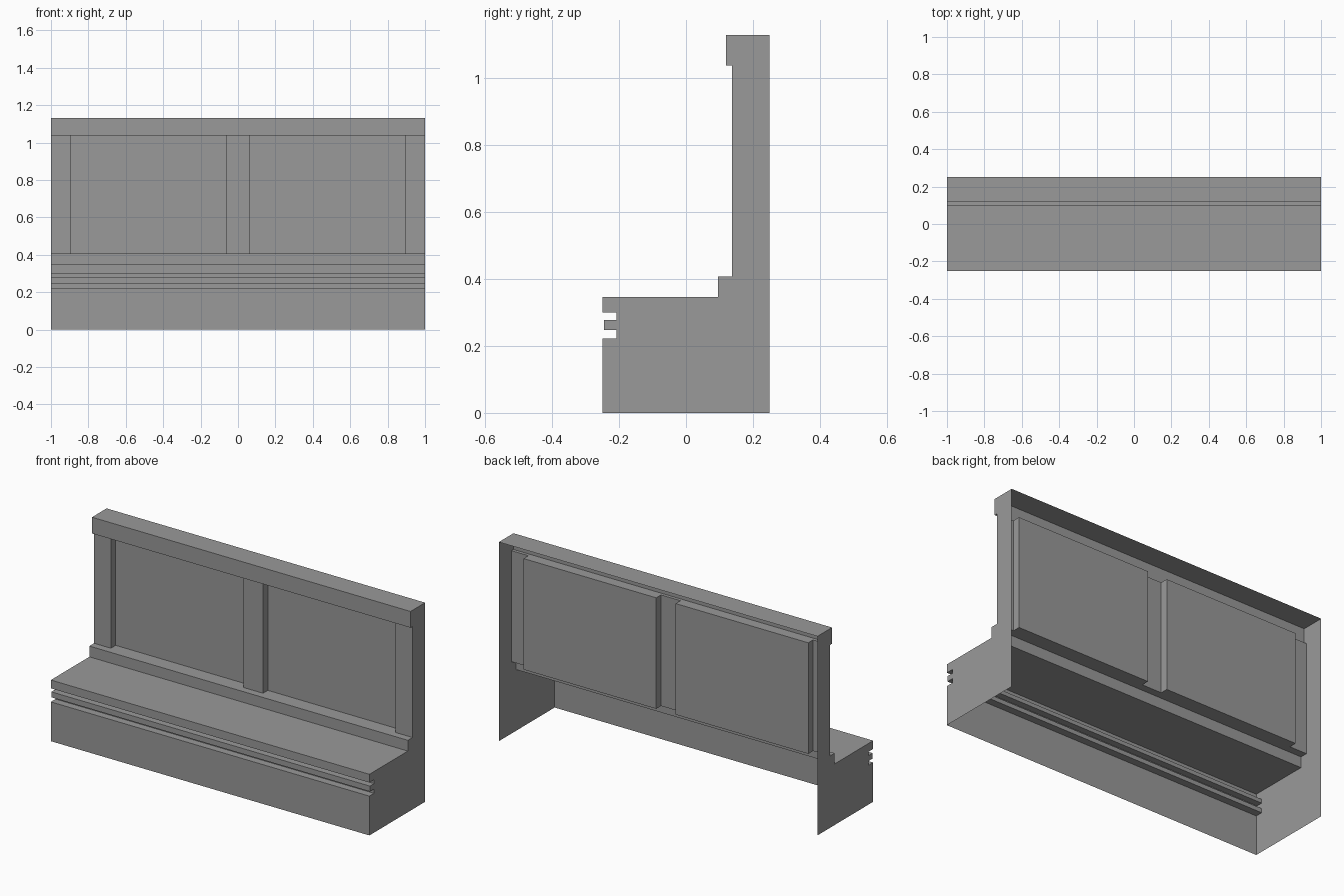
import bpy, bmesh
from mathutils import Matrix

if "Cube" in bpy.data.objects:
    bpy.data.objects.remove(bpy.data.objects["Cube"])

PROFILE = [(-.25, 0), (-.25, .223), (-.208, .223), (-.208, .247), (-.245, .247),
           (-.245, .278), (-.208, .278), (-.208, .3), (-.25, .3), (-.25, .347),
           (.095, .347), (.095, .408), (.137, .408), (.137, 1.038), (.119, 1.038),
           (.119, 1.13), (.25, 1.13), (.25, 0)]
BACK_Y, PANEL_Y = .137, .18
Z0, Z1 = .408, 1.038
STILE, MID = .894, .061      # panel limits in x
BACK_SEGMENT = 12            # profile edge replaced by stiles and panels

GREY = bpy.data.materials.new("dark_grey")
GREY.diffuse_color = (.32, .32, .32, 1)
GREY.use_nodes = True
GREY.node_tree.nodes["Principled BSDF"].inputs["Base Color"].default_value = GREY.diffuse_color


def make_object(name, bm, mirror=False):
    mesh = bpy.data.meshes.new(name)
    bm.to_mesh(mesh)
    bm.free()
    mesh.materials.append(GREY)
    ob = bpy.data.objects.new(name, mesh)
    bpy.context.collection.objects.link(ob)
    if mirror:
        ob.modifiers.new("mirror", 'MIRROR').use_axis[0] = True
    return ob


def stile(name, x0, x1, mirror=False):
    bm = bmesh.new()
    bm.faces.new([bm.verts.new((x, BACK_Y, z))
                  for x, z in ((x0, Z0), (x1, Z0), (x1, Z1), (x0, Z1))])
    make_object(name, bm, mirror)


# Bench shell: swept side profile with end panels, open at bottom and back
bm = bmesh.new()
left = [bm.verts.new((-1, y, z)) for y, z in PROFILE]
right = [bm.verts.new((1, y, z)) for y, z in PROFILE]
for i in range(len(PROFILE) - 2):
    if i != BACK_SEGMENT:
        bm.faces.new((left[i], right[i], right[i + 1], left[i + 1]))
bm.faces.new(left)
bm.faces.new(right[::-1])
make_object("bench_shell", bm)

# Backrest stiles
stile("center_stile", -MID, MID)
stile("end_stiles", STILE, 1, mirror=True)

# Recessed back panels: open-fronted pans
bm = bmesh.new()
centre = ((STILE + MID) / 2, (BACK_Y + PANEL_Y) / 2, (Z0 + Z1) / 2)
size = (STILE - MID, PANEL_Y - BACK_Y, Z1 - Z0)
bmesh.ops.create_cube(bm, size=1, matrix=Matrix.Translation(centre) @ Matrix.Diagonal((*size, 1)))
bm.normal_update()
bmesh.ops.delete(bm, geom=[f for f in bm.faces if f.normal.y < -.5], context='FACES')
bmesh.ops.reverse_faces(bm, faces=bm.faces[:])
make_object("back_panels", bm, mirror=True)
